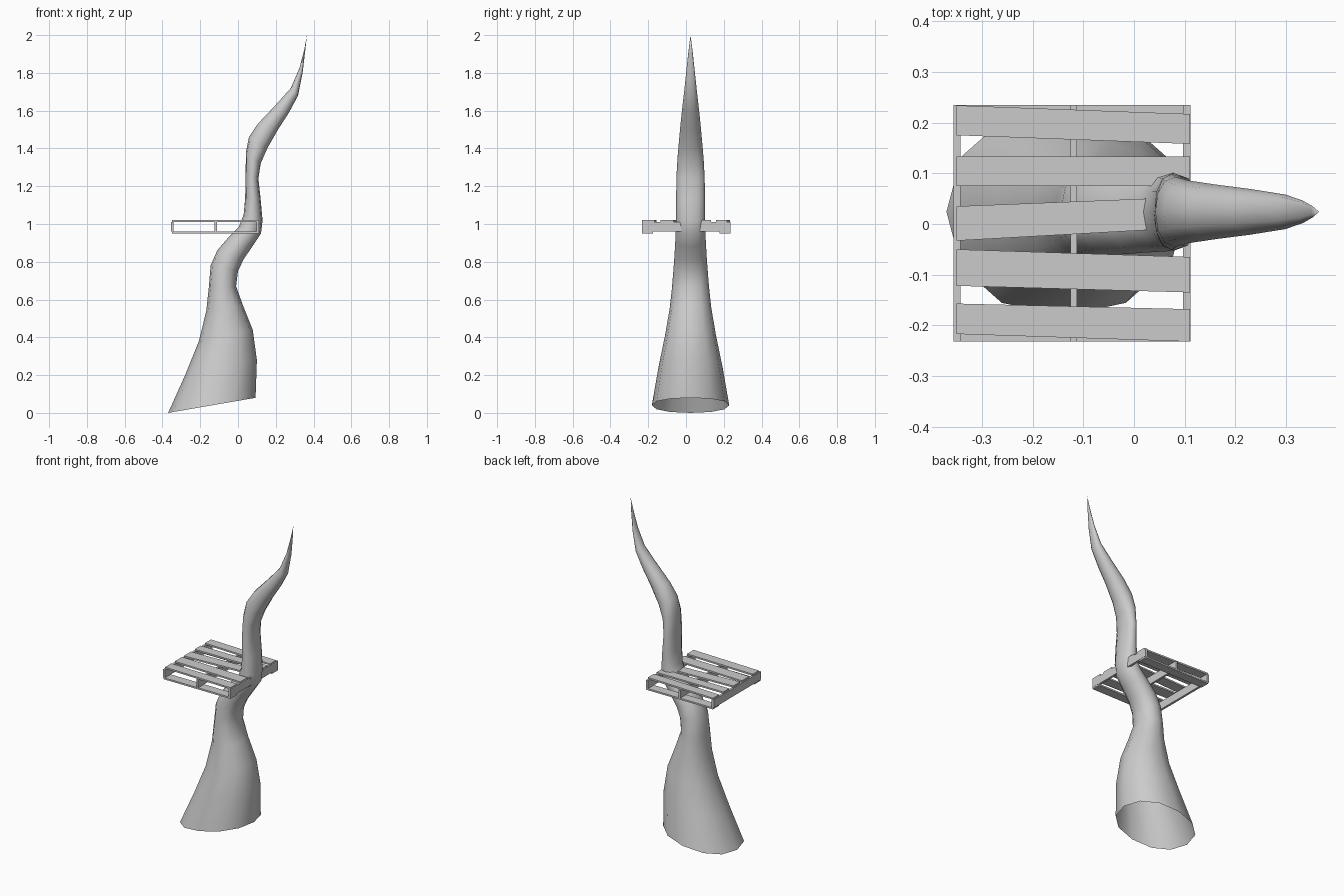
import bpy, bmesh, math
from mathutils import Vector

if "Cube" in bpy.data.objects:
    bpy.data.objects.remove(bpy.data.objects["Cube"])

grey = bpy.data.materials.new("plain grey")
grey.diffuse_color = (0.6, 0.6, 0.6, 1)
grey.use_nodes = True
grey.node_tree.nodes["Principled BSDF"].inputs["Base Color"].default_value = grey.diffuse_color


def finish(bm, name):
    bmesh.ops.recalc_face_normals(bm, faces=bm.faces)
    mesh = bpy.data.meshes.new(name)
    bm.to_mesh(mesh)
    bm.free()
    mesh.materials.append(grey)
    ob = bpy.data.objects.new(name, mesh)
    bpy.context.collection.objects.link(ob)
    return ob


def board(name, x0, x1, left, right, z0, z1, notch=0.0):
    """Plank along x; left and right give the y range at each end."""
    outline = [(x0, left[0]), (x1, right[0])]
    if notch:
        outline.append((x1 + notch, (right[0] + right[1]) / 2))
    outline += [(x1, right[1]), (x0, left[1])]
    bm = bmesh.new()
    face = bm.faces.new([bm.verts.new((x, y, z0)) for x, y in outline])
    ext = bmesh.ops.extrude_face_region(bm, geom=[face])
    top = [v for v in ext["geom"] if isinstance(v, bmesh.types.BMVert)]
    bmesh.ops.translate(bm, verts=top, vec=(0, 0, z1 - z0))
    return finish(bm, name)


# Curved horn: left x, left z, right x, right z, half depth of each ring
RINGS = [
    (-0.37, 0.00, 0.093, 0.08, 0.205), (-0.28, 0.20, 0.10, 0.28, 0.170),
    (-0.207, 0.38, 0.078, 0.44, 0.135), (-0.168, 0.54, 0.026, 0.57, 0.110),
    (-0.155, 0.66, -0.010, 0.67, 0.098), (-0.145, 0.78, 0.000, 0.75, 0.090),
    (-0.11, 0.86, 0.028, 0.81, 0.085), (-0.05, 0.93, 0.075, 0.88, 0.081),
    (0.005, 0.985, 0.122, 0.95, 0.078), (0.03, 1.05, 0.13, 1.02, 0.076),
    (0.038, 1.14, 0.12, 1.13, 0.076), (0.04, 1.25, 0.108, 1.24, 0.075),
    (0.042, 1.38, 0.12, 1.32, 0.069), (0.058, 1.46, 0.155, 1.40, 0.062),
    (0.105, 1.53, 0.215, 1.505, 0.054), (0.19, 1.62, 0.27, 1.59, 0.045),
    (0.28, 1.72, 0.318, 1.68, 0.034), (0.325, 1.825, 0.342, 1.80, 0.022),
    (0.35, 1.92, 0.355, 1.91, 0.011),
]
SIDES = 12
bm = bmesh.new()
loops = []
for xl, zl, xr, zr, depth in RINGS:
    loop = []
    for i in range(SIDES):
        a = math.tau * i / SIDES
        c, s = math.cos(a), math.sin(a)
        # slightly squared cross-section
        c = math.copysign(abs(c) ** 0.92, c)
        s = math.copysign(abs(s) ** 0.92, s)
        t = (1 + c) / 2
        loop.append(bm.verts.new((xl + (xr - xl) * t, 0.024 + depth * s,
                                  zl + (zr - zl) * t)))
    loops.append(loop)
for low, high in zip(loops, loops[1:]):
    for i in range(SIDES):
        j = (i + 1) % SIDES
        bm.faces.new((low[i], low[j], high[j], high[i]))
tip = bm.verts.new((0.365, 0.024, 2.0))
for i in range(SIDES):
    bm.faces.new((loops[-1][i], loops[-1][(i + 1) % SIDES], tip))
horn = finish(bm, "curved_horn")
horn.data.shade_smooth()

# Pallet top slats, laid slightly crooked
SLATS = [
    (0.11, (-0.217, -0.157), (-0.232, -0.168), 0),
    (0.11, (-0.122, -0.05), (-0.135, -0.065), 0),
    (0.025, (-0.033, 0.035), (-0.012, 0.05), 0.012),
    (0.11, (0.075, 0.133), (0.075, 0.133), 0),
    (0.11, (0.175, 0.234), (0.158, 0.217), 0),
]
for n, (x1, left, right, notch) in enumerate(SLATS):
    board(f"top_slat_{n + 1}", -0.35, x1, left, right, 1.01, 1.02, notch)

# Three stringers under the slats
for n, (x0, x1) in enumerate([(-0.356, -0.342), (-0.125, -0.112), (0.097, 0.111)]):
    board(f"stringer_{n + 1}", x0, x1, (-0.232, 0.235), (-0.232, 0.235), 0.96, 1.01)

# Thin bottom boards along both edges
for name, y0, y1 in [("front", -0.232, -0.174), ("back", 0.177, 0.235)]:
    board(f"bottom_board_{name}", -0.35, 0.11, (y0, y1), (y0, y1), 0.95, 0.96)
